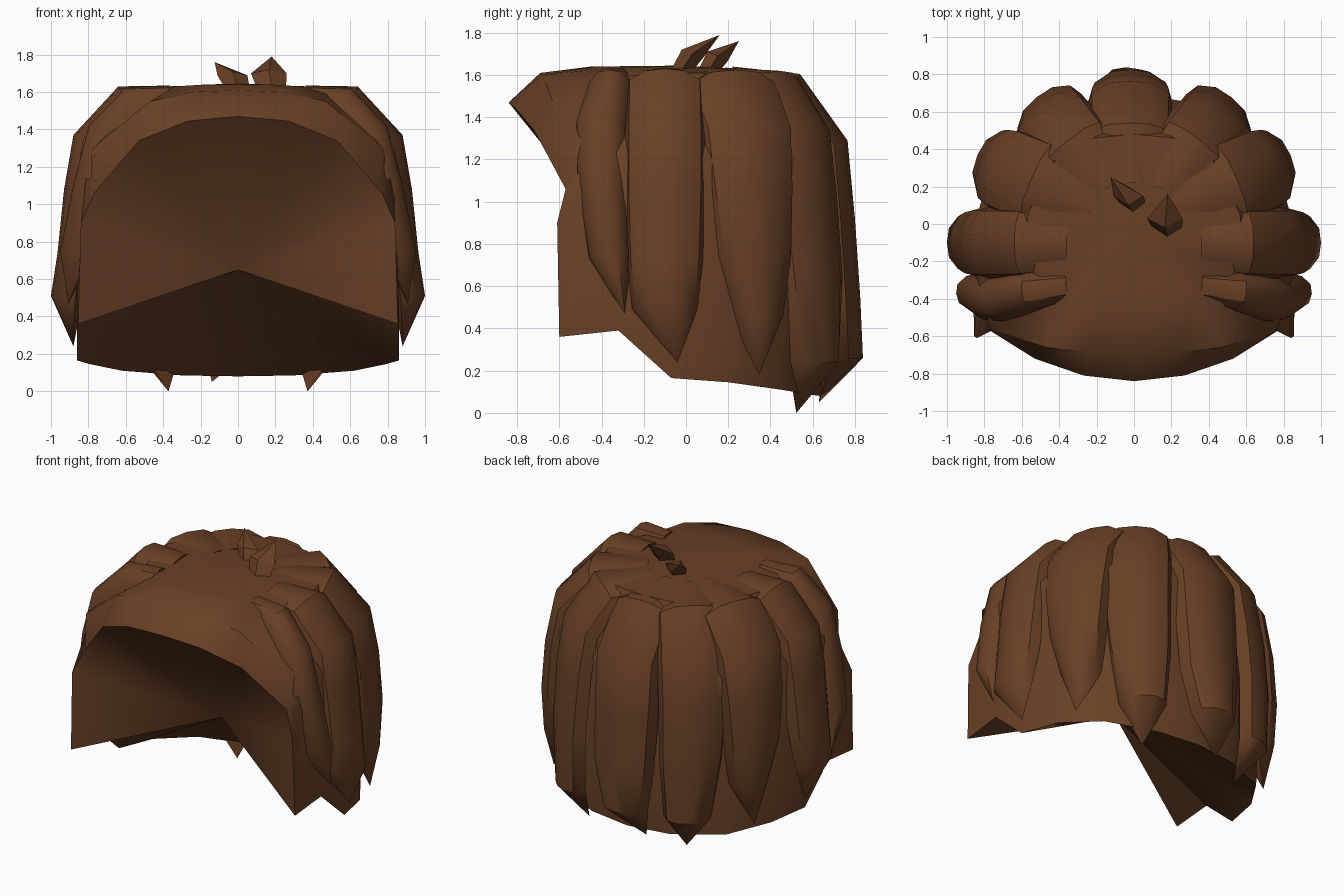
import bpy, bmesh, math
from mathutils import Vector

if "Cube" in bpy.data.objects:
    bpy.data.objects.remove(bpy.data.objects["Cube"])

brown = bpy.data.materials.new("dark brown hair")
brown.diffuse_color = (0.140, 0.051, 0.019, 1)
brown.use_nodes = True
brown.node_tree.nodes["Principled BSDF"].inputs["Base Color"].default_value = brown.diffuse_color


def finish(name, bm, angle):
    bmesh.ops.remove_doubles(bm, verts=bm.verts, dist=0.0005)
    bmesh.ops.recalc_face_normals(bm, faces=bm.faces)
    me = bpy.data.meshes.new(name)
    bm.to_mesh(me)
    bm.free()
    ob = bpy.data.objects.new(name, me)
    bpy.context.collection.objects.link(ob)
    me.materials.append(brown)
    bpy.ops.object.select_all(action='DESELECT')
    ob.select_set(True)
    bpy.context.view_layer.objects.active = ob
    bpy.ops.object.shade_smooth_by_angle(angle=math.radians(angle))


# Hair cap: right-half columns of rim, middle and upper points, front to back
columns = [
    [(0, -.84, 1.47), (0, -.69, 1.61), (0, -.45, 1.64)],
    [(.27, -.81, 1.445), (.25, -.68, 1.60), (.18, -.42, 1.64)],
    [(.53, -.72, 1.34), (.47, -.66, 1.55), (.34, -.38, 1.63)],
    [(.77, -.57, 1.06), (.765, -.565, 1.31), (.47, -.36, 1.60)],
    [(.84, -.61, .90), (.80, -.44, 1.27), (.52, -.24, 1.60)],
    [(.855, -.60, .36), (.83, -.32, 1.23), (.55, -.14, 1.61)],
    [(.86, -.32, .39), (.85, -.20, 1.20), (.57, -.06, 1.61)],
    [(.86, -.07, .165), (.84, .04, 1.20), (.57, .04, 1.61)],
    [(.79, .20, .145), (.78, .25, 1.20), (.52, .16, 1.61)],
    [(.62, .45, .11), (.62, .50, 1.20), (.42, .34, 1.61)],
    [(.30, .60, .085), (.30, .65, 1.20), (.21, .46, 1.61)],
    [(0, .64, .08), (0, .70, 1.20), (0, .48, 1.61)],
]
left = [[(-x, y, z) for x, y, z in c] for c in columns[1:-1]]
loop = columns + left[::-1]

bm = bmesh.new()
grid = [[bm.verts.new(p) for p in c] for c in loop]
crown = bm.verts.new((0, 0, 1.645))
hollow = bm.verts.new((0, -.18, .65))      # deepest point of the face opening
for i, a in enumerate(grid):
    b = grid[(i + 1) % len(grid)]
    for k in range(2):
        bm.faces.new((a[k], b[k], b[k + 1], a[k + 1]))
    bm.faces.new((a[2], b[2], crown))
    bm.faces.new((b[0], a[0], hollow))
finish("hair_cap", bm, 40)


# Lock: rounded strand swept along (radius, height, half width, side shift), ending in a tip
def lock(name, origin_y, angle, path, tip, depth=.13, mirror=1):
    a = math.radians(angle)
    out = Vector((math.cos(a), math.sin(a), 0))
    side = Vector((-math.sin(a), math.cos(a), 0))
    up = Vector((0, 0, 1))
    base = Vector((0, origin_y, 0))
    section = [(-1, -1), (-.9, -.45), (-.5, -.08), (0, 0),
               (.5, -.08), (.9, -.45), (1, -1), (0, -1.3)]

    def vert(p):
        return bm.verts.new((p.x * mirror, p.y, p.z))

    bm = bmesh.new()
    rings = []
    for i, (r, z, w, shift) in enumerate(path):
        r0, z0 = path[max(i - 1, 0)][:2]
        r1, z1 = path[min(i + 1, len(path) - 1)][:2]
        t = Vector((r1 - r0, z1 - z0)).normalized()
        normal = out * -t.y + up * t.x
        centre = base + out * r + up * z + side * shift
        rings.append([vert(centre + side * (u * w) + normal * (v * depth))
                      for u, v in section])
    n = len(section)
    for p, q in zip(rings, rings[1:]):
        for j in range(n):
            bm.faces.new((p[j], p[(j + 1) % n], q[(j + 1) % n], q[j]))
    bm.faces.new(rings[0])
    end = vert(base + side * tip[0] + out * tip[1] + up * tip[2])
    for j in range(n):
        bm.faces.new((rings[-1][j], rings[-1][(j + 1) % n], end))
    finish(name, bm, 38)


for s, label in ((1, "right"), (-1, "left")):
    lock("temple_lock_" + label, -.34, -5,
         [(.36, 1.635, .09, .04), (.60, 1.625, .11, .03), (.80, 1.42, .125, .0),
          (.88, 1.12, .125, .01), (.95, .75, .10, .05)], (.13, .90, .47), .14, s)
    lock("side_lock_" + label, -.10, 0,
         [(.36, 1.635, .15, 0), (.64, 1.63, .185, 0), (.88, 1.37, .19, 0),
          (.93, 1.08, .19, .0), (.965, .74, .18, 0), (1.0, .51, .155, 0)],
         (.06, .88, .24), .13, s)
    lock("rear_side_lock_" + label, 0, 23,
         [(.24, 1.635, .18, 0), (.60, 1.625, .24, 0), (.83, 1.38, .235, 0),
          (.89, 1.08, .22, 0), (.915, .75, .19, .01), (.90, .46, .13, .03)],
         (.02, .84, .18), .15, s)
    lock("back_lock_" + label, 0, 51,
         [(.24, 1.635, .18, 0), (.57, 1.62, .22, 0), (.77, 1.36, .225, .0),
          (.82, 1.05, .22, 0), (.855, .65, .20, .02), (.85, .24, .15, .04)],
         (.04, .64, 0), .14, s)

# Centre back lock
lock("centre_back_lock", 0, 90,
     [(.22, 1.64, .15, .01), (.54, 1.605, .22, .02), (.765, 1.29, .23, .02),
      (.80, .92, .225, .02), (.825, .55, .21, .02), (.838, .26, .15, .04)],
     (.14, .63, .05), .15)


# Tufts: small bent leaves standing on the crown
def tuft(name, base, bend, tip, width, thick):
    bm = bmesh.new()
    rings = []
    for c, k in ((base, .8), (bend, 1)):
        c = Vector(c)
        rings.append([bm.verts.new(c + Vector(d) * k) for d in
                      ((-width, 0, 0), (0, -thick, .02), (width, 0, 0), (0, thick, -.02))])
    end = bm.verts.new(tip)
    for j in range(4):
        m = (j + 1) % 4
        bm.faces.new((rings[0][j], rings[0][m], rings[1][m], rings[1][j]))
        bm.faces.new((rings[1][j], rings[1][m], end))
    bm.faces.new(rings[0])
    finish(name, bm, 30)


tuft("tuft_right", (.18, -.03, 1.61), (.165, .03, 1.70), (.18, .16, 1.79), .095, .05)
tuft("tuft_left", (0, .10, 1.61), (-.03, .15, 1.69), (-.125, .25, 1.76), .08, .05)
